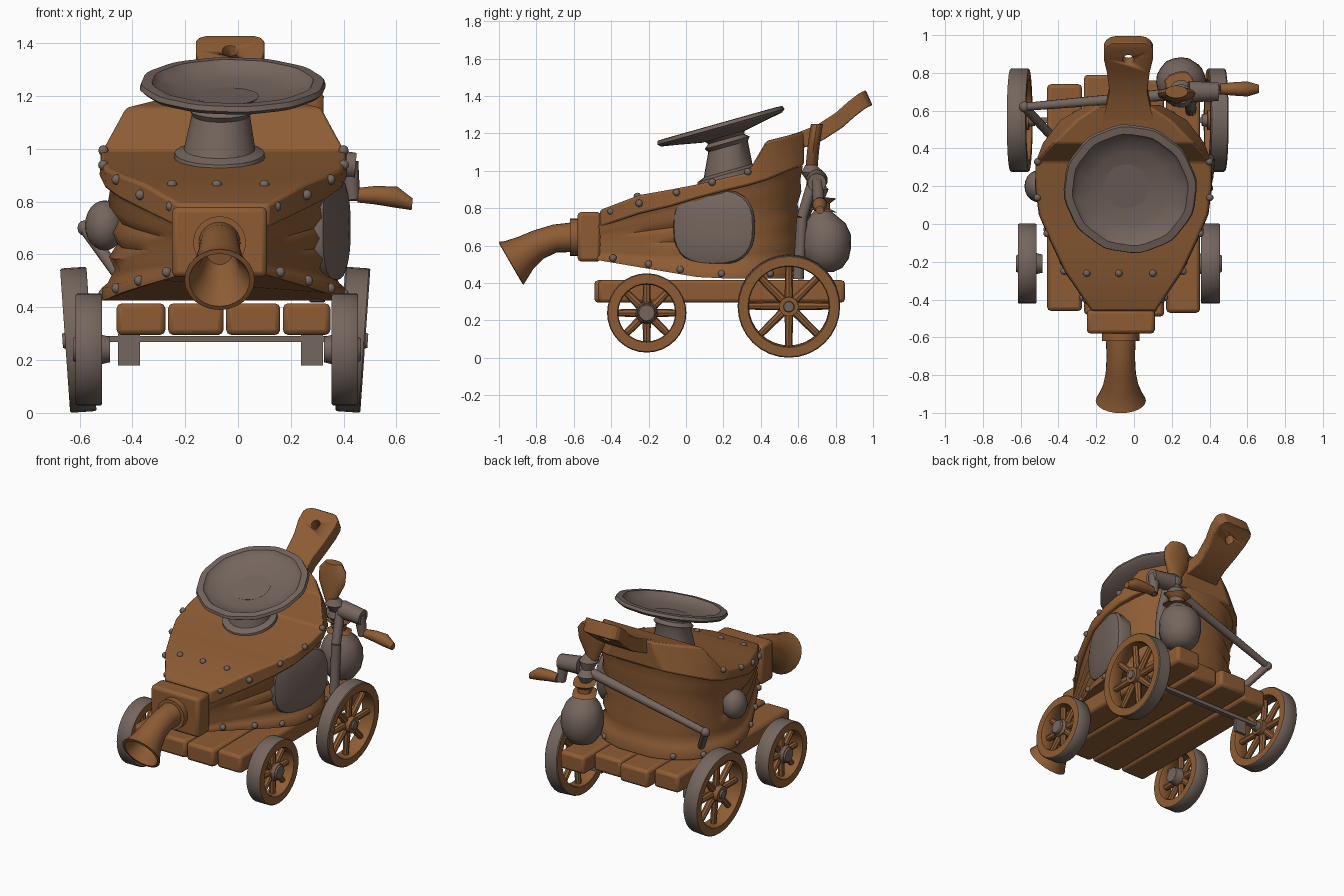
import bpy, bmesh, math
from mathutils import Vector, Matrix

if "Cube" in bpy.data.objects:
    bpy.data.objects.remove(bpy.data.objects["Cube"])


def material(name, rgb):
    m = bpy.data.materials.new(name)
    m.use_nodes = True
    m.diffuse_color = (*rgb, 1)
    m.node_tree.nodes["Principled BSDF"].inputs["Base Color"].default_value = (*rgb, 1)
    return m


WOOD = material("warm brown wood", (0.27, 0.108, 0.035))
IRON = material("dull grey iron", (0.178, 0.132, 0.112))
CX = -0.055  # centre line of the bellows


def finish(name, bm, *mats, bevel=0, angle=40):
    bmesh.ops.recalc_face_normals(bm, faces=bm.faces)
    mesh = bpy.data.meshes.new(name)
    bm.to_mesh(mesh)
    bm.free()
    ob = bpy.data.objects.new(name, mesh)
    bpy.context.collection.objects.link(ob)
    for m in mats:
        mesh.materials.append(m)
    if bevel:
        mod = ob.modifiers.new("soft edges", "BEVEL")
        mod.width, mod.segments = bevel, 2
    bpy.ops.object.select_all(action="DESELECT")
    ob.select_set(True)
    bpy.context.view_layer.objects.active = ob
    bpy.ops.object.shade_smooth_by_angle(angle=math.radians(angle))
    return ob


def loft(bm, rings, caps=True, closed=False):
    vs = [[bm.verts.new(p) for p in r] for r in rings]
    n = len(vs[0])
    pairs = list(zip(vs, vs[1:])) + ([(vs[-1], vs[0])] if closed else [])
    for a, b in pairs:
        for i in range(n):
            bm.faces.new((a[i], a[(i + 1) % n], b[(i + 1) % n], b[i]))
    if caps and not closed:
        bm.faces.new(vs[0])
        bm.faces.new(vs[-1])


def circle(c, r, normal, n=24, wave=0):
    q = Vector((0, 0, 1)).rotation_difference(Vector(normal))
    ring = []
    for i in range(n):
        a = math.tau * i / n
        rr = r * (1 + wave * math.sin(5 * a) * math.cos(7 * a))
        ring.append(Vector(c) + q @ Vector((rr * math.cos(a), rr * math.sin(a), 0)))
    return ring


def rod(bm, a, b, r1, r2=None, n=10):
    a, b = Vector(a), Vector(b)
    loft(bm, [circle(a, r1, b - a, n), circle(b, r2 or r1, b - a, n)])


def box(bm, lo, hi):
    lo, hi = Vector(lo), Vector(hi)
    m = Matrix.Translation((lo + hi) / 2) @ Matrix.Diagonal((*(hi - lo), 1))
    bmesh.ops.create_cube(bm, size=1, matrix=m)


def ball(bm, c, radii, u=20, v=12):
    m = Matrix.Translation(c) @ Matrix.Diagonal((*radii, 1))
    bmesh.ops.create_uvsphere(bm, u_segments=u, v_segments=v, radius=1, matrix=m)


# Cart planks
for i, (x0, x1, y0, y1) in enumerate([(-.46, -.275, -.46, .74), (-.265, -.055, -.48, .79),
                                      (-.045, .16, -.49, .76), (.17, .35, -.47, .85)]):
    bm = bmesh.new()
    box(bm, (x0, y0, .295), (x1, y1, .415))
    finish(f"plank_{i + 1}", bm, WOOD, bevel=.02)

# Wheels: wooden rim, spokes and hub with an iron tread, rear pair leaning out at the top
for name, x, y, z, r, w, lean in [("front_right", -.565, -.21, .24, .212, .10, 0),
                                  ("front_left", .405, -.21, .24, .212, .10, 0),
                                  ("rear_right", -.605, .55, .277, .274, .10, 4),
                                  ("rear_left", .435, .55, .277, .274, .095, 4)]:
    bm = bmesh.new()
    c = Vector((x, y, z))
    s = math.copysign(1, x)
    t = math.radians(lean)
    ax = Vector((s * math.cos(t), 0, -math.sin(t)))
    rise = Vector((s * math.sin(t), 0, math.cos(t)))
    prof = [(r - .06, -.42), (r - .055, -.5), (r - .005, -.5), (r, -.44), (r, .44), (r - .005, .5),
            (r - .055, .5), (r - .06, .42)]
    loft(bm, [circle(c + ax * w * k, q, ax, 32) for q, k in prof], closed=True)
    for f in bm.faces:
        d = f.calc_center_median() - c
        f.material_index = int((d - ax * d.dot(ax)).length > r - .01)
    for k in range(8):
        a = math.tau * k / 8
        rod(bm, c, c + (Vector((0, math.cos(a), 0)) + rise * math.sin(a)) * (r - .05), .024, .019, 8)
    rod(bm, c - ax * w * .5, c + ax * w * .5, .052, n=16)
    finish(name + "_wheel", bm, WOOD, IRON)
    bm = bmesh.new()
    size = .038 if lean else .06
    rod(bm, c + ax * w * .3, c + ax * w * .6, size, size * .7, 12)
    rod(bm, c - ax * w * .3, c - ax * w * .8, size, size * .8, 12)
    finish(name + "_hub_cap", bm, IRON)

# Rear axle bar and its brackets
bm = bmesh.new()
box(bm, (-.56, .535, .268), (.4, .565, .292))
for x in (-.413, .28):
    box(bm, (x - .042, .54, .18), (x + .042, .56, .298))
finish("rear_axle", bm, IRON)

# Bellows body: pleated rings between a sloping floor and a rising top
half = [(-.48, .16), (-.35, .235), (-.22, .31), (-.08, .385), (.06, .44), (.2, .462),
        (.32, .45), (.43, .405), (.52, .34), (.59, .24), (.63, .12)]
outline = half + [(y, -w) for y, w in reversed(half)]


def floor_z(y):
    return .425 + max(0, .1 - y) * .17


def top_z(y):
    return .71 + (y + .46) * .29


layers = [(0, 1), (.1, 1), (.14, .95), (.25, .89), (.35, .94), (.45, .87), (.56, .93),
          (.66, .87), (.77, .95), (.88, .93), (1, .98)]
bm = bmesh.new()
loft(bm, [[(CX + w * s, y - max(0, y - .1) * (1 - s) * .5, floor_z(y) + t * (top_z(y) - floor_z(y)))
           for y, w in outline] for t, s in layers])
finish("bellows_body", bm, WOOD, angle=60)

# Top board: flat front, steep step, raised back
bm = bmesh.new()
stations = [(-.46, .79, .17, .17, .70), (-.25, .87, .31, .315, .77), (-.08, .9, .39, .395, .81),
            (.05, .925, .445, .45, .85), (.2, .96, .465, .47, .89), (.33, .99, .465, .465, .92),
            (.43, 1.16, .37, .43, .95), (.55, 1.19, .25, .34, 1.0), (.63, 1.21, .13, .2, 1.03)]
loft(bm, [[(CX - wt, y, zt), (CX + wt, y, zt), (CX + wb, y, zb), (CX - wb, y, zb)]
          for y, zt, wt, wb, zb in stations])
finish("top_board", bm, WOOD, bevel=.012, angle=25)

# Handle with a rounded tip and a hanging hole
bm = bmesh.new()
path = [(.5, 1.16, .16), (.6, 1.19, .12), (.7, 1.23, .1), (.8, 1.295, .113), (.87, 1.357, .13),
        (.92, 1.395, .13), (.94, 1.407, .118), (.955, 1.413, .096), (.962, 1.415, .06)]
loft(bm, [[(-.03 - w, y, z + .015), (-.03 + w, y, z + .015), (-.03 + w, y + .035, z - .065),
           (-.03 - w, y + .035, z - .065)] for y, z, w in path])
handle = finish("handle", bm, WOOD, bevel=.006, angle=20)
bm = bmesh.new()
rod(bm, (-.03, .82, 1.5), (-.03, .94, 1.2), .03, n=12)
cutter = finish("handle_hole_cutter", bm, WOOD)
cutter.hide_render = True
mod = handle.modifiers.new("hole", "BOOLEAN")
mod.operation, mod.object = "DIFFERENCE", cutter
bpy.context.view_layer.objects.active = handle
for m in [m.name for m in handle.modifiers]:
    bpy.ops.object.modifier_apply(modifier=m)
bpy.data.objects.remove(cutter)

# Nozzle block and bent horn
bm = bmesh.new()
box(bm, (-.25, -.58, .515), (.11, -.455, .78))
finish("nozzle_block", bm, WOOD, bevel=.02)
bm = bmesh.new()
rod(bm, (-.07, -.62, .645), (-.07, -.57, .645), .1, n=24)
horn = [(-.6, .645, .08, 0), (-.7, .638, .075, 8), (-.79, .605, .08, 20), (-.86, .56, .095, 28),
        (-.91, .522, .118, 30), (-.935, .505, .133, 30), (-.937, .503, .115, 30), (-.86, .55, .075, 28),
        (-.75, .61, .05, 15)]
loft(bm, [circle((-.07, y, z), r, (0, -math.cos(math.radians(a)), -math.sin(math.radians(a))))
          for y, z, r, a in horn])
finish("nozzle_horn", bm, WOOD)

# Funnel: flanged, ringed neck and a wide tilted dish
up = Vector((0, -.27, .96)).normalized()
bm = bmesh.new()
neck = [((-.07, .23, .93), .175), ((-.07, .225, .985), .17), ((-.07, .225, 1.0), .135),
        ((-.065, .225, 1.13), .11), ((-.06, .22, 1.15), .125), ((-.055, .215, 1.17), .1), ((-.04, .2, 1.2), .12)]
loft(bm, [circle(c, r, up) for c, r in neck])
finish("funnel_neck", bm, IRON)
bm = bmesh.new()
mid = Vector((-.02, .185, 1.24))
dish = [(-.06, .12), (-.035, .25), (-.02, .335), (-.005, .352), (.014, .345), (.016, .305), (-.01, .285),
        (-.03, .2), (-.05, .1)]
loft(bm, [circle(mid + up * h, r, up, 48, .02 * (r > .28)) for h, r in dish])
finish("funnel_dish", bm, IRON)

# Side patches: a squarish bulging plate and a small lump
bm = bmesh.new()
loft(bm, [[Matrix.Translation((.355, .15, .7)) @ Matrix.Rotation(-.24, 4, "Z") @ Vector(
    (h, .225 * k * math.copysign(abs(math.cos(a)) ** .75, math.cos(a)),
     .203 * k * math.copysign(abs(math.sin(a)) ** .75, math.sin(a))))
    for a in [math.tau * i / 28 for i in range(28)]]
    for h, k in [(-.07, .93), (.0, 1), (.018, .96), (.03, .8), (.04, .5), (.043, .15)]])
finish("left_patch", bm, IRON)
bm = bmesh.new()
ball(bm, (-.505, .2, .71), (.075, .085, .095))
finish("right_patch", bm, IRON)

# Rivets along the top and bottom rims
bm = bmesh.new()
spots = [(y, w, top_z(y) + .055) for y, w in [(-.4, .2), (-.25, .315), (-.05, .405), (.14, .456), (.33, .455)]]
spots += [(y, w, floor_z(y) + .025) for y, w in
          [(-.39, .215), (-.2, .32), (-.03, .405), (.19, .455), (.45, .39), (.58, .255)]]
for y, w, z in spots:
    for s in (-1, 1):
        ball(bm, (CX + s * w, y, z), (.02, .02, .02), u=10, v=6)
for x in (-.25, -.08, .1):
    ball(bm, (x, -.26, .865), (.02, .02, .018), u=10, v=6)
finish("rivets", bm, IRON)

# Crank linkage across the back
bm = bmesh.new()
joints = [(.36, .7, .95), (-.58, .62, .7), (-.45, .48, .52)]
rod(bm, joints[0], joints[1], .034, .022)
rod(bm, joints[1], joints[2], .024)
ball(bm, joints[1], (.03, .03, .03), u=10, v=6)
rod(bm, (.29, .7, .95), (.445, .7, .935), .058, .05, n=14)
rod(bm, (.42, .7, .95), (.435, .71, .81), .036, .028)
rod(bm, (.42, .71, .82), (.48, .71, .82), .018)
finish("crank_linkage", bm, IRON)
bm = bmesh.new()
loft(bm, [circle((x, .715, z), r, (1, 0, -.1), 12)
          for x, z, r in [(.455, .825, .028), (.52, .825, .035), (.6, .817, .04), (.66, .79, .022)]])
finish("crank_grip", bm, WOOD)

# Hanging sack, its knotted rope, its tie and its post
bm = bmesh.new()
sack = [(.46, .04), (.48, .085), (.53, .12), (.59, .133), (.66, .131), (.72, .108), (.765, .065), (.79, .04),
        (.83, .05), (.86, .035), (.9, .062), (.94, .04), (.99, .062), (1.03, .03)]
loft(bm, [circle((.25, .75 - max(0, z - .7) * .25, z), r, (0, 0, 1), 20, .03) for z, r in sack])
finish("sack", bm, IRON)
bm = bmesh.new()
loft(bm, [circle((.25, .725, z), r, (0, .1, 1), 16, .15)
          for z, r in [(.785, .085), (.8, .045), (.83, .045), (.86, .08)]])
finish("sack_tie", bm, WOOD)
bm = bmesh.new()
rod(bm, (.3, .6, .42), (.3, .62, .75), .03)
rod(bm, (.3, .62, .75), (.29, .68, .95), .03)
finish("crank_post", bm, IRON)

# Wooden paddle above the sack
bm = bmesh.new()
loft(bm, [[(.225 + w * math.cos(a), y + .033 * math.sin(a), z) for a in [math.tau * k / 14 for k in range(14)]]
          for z, w, y in [(1.0, .035, .67), (1.06, .065, .675), (1.13, .098, .682), (1.2, .1, .692), (1.25, .06, .7)]])
finish("paddle", bm, WOOD)
